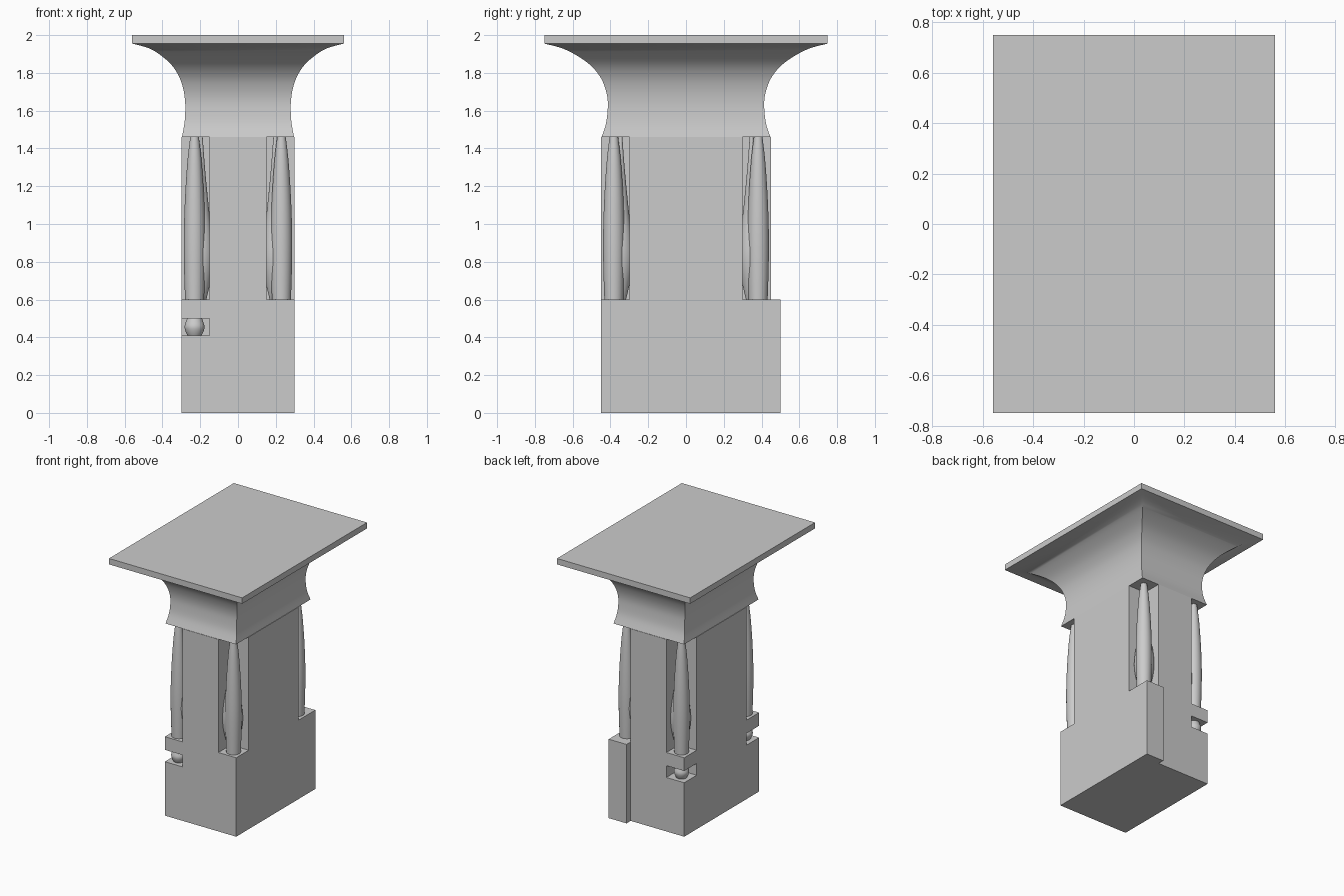
import bpy, bmesh, math

if "Cube" in bpy.data.objects:
    bpy.data.objects.remove(bpy.data.objects["Cube"])


def finish(bm, name, smooth=False):
    bmesh.ops.recalc_face_normals(bm, faces=bm.faces[:])
    me = bpy.data.meshes.new(name)
    bm.to_mesh(me)
    bm.free()
    ob = bpy.data.objects.new(name, me)
    bpy.context.collection.objects.link(ob)
    if smooth:
        bpy.ops.object.select_all(action='DESELECT')
        ob.select_set(True)
        bpy.context.view_layer.objects.active = ob
        bpy.ops.object.shade_smooth_by_angle(angle=math.radians(35))
    return ob


def prism(name, outline, z0, z1):
    bm = bmesh.new()
    face = bm.faces.new([bm.verts.new((x, y, z0)) for x, y in outline])
    up = bmesh.ops.extrude_face_region(bm, geom=[face])["geom"]
    # keep the start face as the closed underside
    bmesh.ops.translate(bm, vec=(0, 0, z1 - z0),
                        verts=[v for v in up if isinstance(v, bmesh.types.BMVert)])
    if not any(all(abs(v.co.z - z0) < 1e-6 for v in f.verts) for f in bm.faces):
        bm.faces.new([v for v in bm.verts if abs(v.co.z - z0) < 1e-6])
    return finish(bm, name)


def box(name, x0, x1, y0, y1, z0, z1):
    x0, x1 = sorted((x0, x1))
    y0, y1 = sorted((y0, y1))
    return prism(name, [(x0, y0), (x1, y0), (x1, y1), (x0, y1)], z0, z1)


def loft(name, rings):
    bm = bmesh.new()
    loops = [[bm.verts.new(p) for p in r] for r in rings]
    n = len(loops[0])
    for a, b in zip(loops, loops[1:]):
        for i in range(n):
            j = (i + 1) % n
            bm.faces.new((a[i], a[j], b[j], b[i]))
    bm.faces.new(loops[0][::-1])
    bm.faces.new(loops[-1])
    return finish(bm, name, True)


def lathe(name, cx, cy, profile, n=32):
    return loft(name, [[(cx + r * math.cos(2 * math.pi * i / n),
                         cy + r * math.sin(2 * math.pi * i / n), z)
                        for i in range(n)] for r, z in profile])


def refine(pts, steps=4):
    # smooth interpolation through profile points
    out = []
    for i in range(len(pts) - 1):
        p = [pts[max(0, min(len(pts) - 1, i + k))] for k in (-1, 0, 1, 2)]
        for s in range(steps):
            t = s / steps
            out.append(tuple(0.5 * (2 * b + (c - a) * t + (2 * a - 5 * b + 4 * c - d) * t * t
                                    + (3 * b - a - 3 * c + d) * t ** 3)
                             for a, b, c, d in zip(*p)))
    return out + [pts[-1]]


# pedestal core with notched corners
prism("pedestal_core", [(-.15, -.45), (.15, -.45), (.15, -.3), (.3, -.3), (.3, .3), (.15, .3),
                        (.15, .45), (-.15, .45), (-.15, .3), (-.3, .3), (-.3, -.3), (-.15, -.3)],
      0, 1.46)

# flared capital, ending in a thin slab
flare = refine([(.297, .447, 1.46), (.284, .424, 1.53), (.279, .415, 1.6), (.281, .415, 1.66),
                (.291, .428, 1.72), (.312, .455, 1.78), (.35, .505, 1.84), (.405, .575, 1.89),
                (.47, .655, 1.93), (.56, .75, 1.955)])
flare.append((.56, .75, 2.0))
loft("flared_capital", [[(-x, -y, z), (x, -y, z), (x, y, z), (-x, y, z)] for x, y, z in flare])

# corner colonnettes, their inner bulbs and the base blocks under them
shaft = refine([(.05, .595), (.055, .75), (.057, .9), (.054, 1.05), (.047, 1.2),
                (.036, 1.35), (.022, 1.465)])
bulb = refine([(.028, .595), (.046, .67), (.065, .76), (.071, .84), (.064, .93),
               (.049, 1.03), (.036, 1.15), (.022, 1.3), (.01, 1.46)])
foot = refine([(.028, .395), (.045, .425), (.053, .455), (.045, .485), (.035, .51)])
for sx, side in ((-1, "left"), (1, "right")):
    for sy, end in ((-1, "front"), (1, "back")):
        tag = f"{end}_{side}"
        lathe("colonnette_" + tag, sx * .23, sy * .382, shaft)
        lathe("inner_bulb_" + tag, sx * .197, sy * .347, bulb)
        if tag == "back_right":
            box("base_block_" + tag, .15, .3, .3, .5, 0, .6)
            continue
        xs, ys = (sx * .15, sx * .3), (sy * .3, sy * .45)
        if sx > 0:
            box("base_block_" + tag, *xs, *ys, 0, .6)
        else:
            box("base_block_" + tag, *xs, *ys, 0, .41)
            box("base_ledge_" + tag, *xs, *ys, .5, .6)
            lathe("foot_bulb_" + tag, sx * .23, sy * .382, foot)
